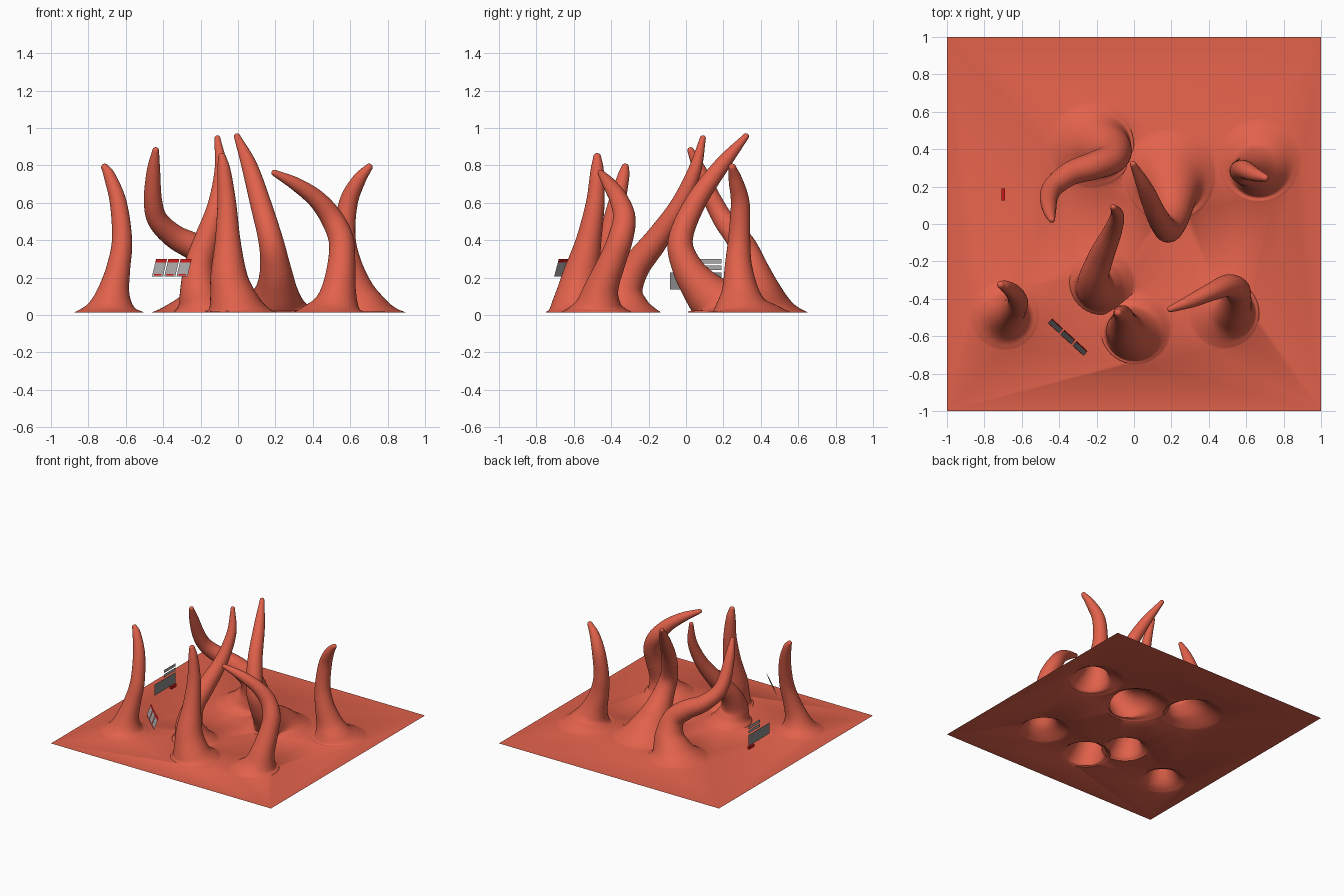
import bpy, bmesh, math
from mathutils import Vector
from mathutils.geometry import delaunay_2d_cdt

if "Cube" in bpy.data.objects:
    bpy.data.objects.remove(bpy.data.objects["Cube"])

N = 40          # sides of every tentacle
FLOOR = 0.015   # height of the sheet


def material(name, rgb):
    m = bpy.data.materials.new(name)
    m.diffuse_color = (*rgb, 1)
    m.use_nodes = True
    m.node_tree.nodes["Principled BSDF"].inputs["Base Color"].default_value = m.diffuse_color
    return m


flesh = material("coral", (0.75, 0.12, 0.07))
grey = material("panel_grey", (0.25, 0.25, 0.26))
pale = material("panel_pale", (0.42, 0.40, 0.40))
red = material("panel_red", (0.6, 0.01, 0.01))


def finish(name, bm, mat, smooth=False):
    me = bpy.data.meshes.new(name)
    bm.to_mesh(me)
    bm.free()
    ob = bpy.data.objects.new(name, me)
    bpy.context.collection.objects.link(ob)
    me.materials.append(mat)
    if smooth:
        for o in bpy.context.selected_objects:
            o.select_set(False)
        ob.select_set(True)
        bpy.context.view_layer.objects.active = ob
        bpy.ops.object.shade_smooth_by_angle(angle=math.radians(50))
    return ob


def spline(pts, steps=7):
    """Catmull-Rom through 4D points (x, y, z, radius)."""
    p = [Vector(q) for q in pts]
    p = [2 * p[0] - p[1]] + p + [2 * p[-1] - p[-2]]
    out = []
    for i in range(1, len(p) - 2):
        a, b, c, d = p[i - 1:i + 3]
        for s in range(steps):
            t = s / steps
            out.append(0.5 * (2 * b + (c - a) * t + (2 * a - 5 * b + 4 * c - d) * t * t
                              + (3 * b - a - 3 * c + d) * t ** 3))
    out.append(p[-2])
    return out


bm = bmesh.new()
footprints = []


def tentacle(*pts):
    x, y, z, r = pts[0]
    footprints.append((x, y, r))
    path = spline(pts)
    centres = [q.xyz for q in path]
    radii = [q.w for q in path]
    end = (centres[-1] - centres[-2]).normalized()
    # rounded tip
    tip_c, tip_r = centres[-1] - end * radii[-1], radii[-1]
    for k in range(1, 5):
        a = k * math.pi / 10
        centres.append(tip_c + end * tip_r * (1 + math.sin(a)))
        radii.append(tip_r * math.cos(a))
    up = Vector((0, 0, 1))
    rings = []
    for i, (c, rad) in enumerate(zip(centres, radii)):
        t = (centres[min(i + 1, len(centres) - 1)] - centres[max(i - 1, 0)]).normalized()
        w = min(1, i / 20)
        w = w * w * (3 - 2 * w)          # rings start level with the sheet
        rot = up.rotation_difference(up.lerp(t, w).normalized())
        rings.append([bm.verts.new(c + rot @ Vector((rad * math.cos(j * math.tau / N),
                                                     rad * math.sin(j * math.tau / N), 0)))
                      for j in range(N)])
    for a, b in zip(rings, rings[1:]):
        for j in range(N):
            k = (j + 1) % N
            bm.faces.new((a[j], a[k], b[k], b[j]))
    top = bm.verts.new(tip_c + end * tip_r * 2)
    for j in range(N):
        bm.faces.new((rings[-1][j], rings[-1][(j + 1) % N], top))


# front left
tentacle((-.69, -.49, FLOOR, .185), (-.68, -.49, .05, .125), (-.665, -.48, .13, .085),
         (-.64, -.455, .25, .064), (-.62, -.42, .4, .054), (-.64, -.37, .6, .045),
         (-.685, -.335, .74, .032), (-.712, -.325, .79, .02))
# front centre
tentacle((.01, -.56, FLOOR, .19), (-.01, -.58, .05, .145), (-.035, -.575, .13, .115),
         (-.05, -.56, .22, .097), (-.055, -.52, .4, .068), (-.06, -.485, .6, .05),
         (-.075, -.475, .77, .036), (-.085, -.475, .845, .021))
# front right
tentacle((.48, -.48, FLOOR, .19), (.52, -.47, .06, .125), (.54, -.45, .15, .09),
         (.555, -.39, .3, .072), (.55, -.35, .41, .067), (.5, -.33, .52, .06),
         (.42, -.36, .62, .049), (.31, -.41, .7, .036), (.195, -.455, .76, .017))
# back right
tentacle((.67, .34, FLOOR, .225), (.66, .3, .05, .15), (.63, .29, .13, .1),
         (.59, .28, .27, .072), (.57, .285, .42, .058), (.59, .29, .6, .05),
         (.645, .265, .72, .037), (.7, .247, .79, .02))
# back left
tentacle((-.23, .42, FLOOR, .23), (-.17, .41, .06, .155), (-.12, .385, .15, .11),
         (-.13, .345, .27, .083), (-.22, .31, .355, .074), (-.34, .27, .42, .064),
         (-.43, .2, .51, .055), (-.455, .14, .62, .048), (-.452, .075, .77, .036),
         (-.44, .025, .88, .018))
# middle left
tentacle((-.17, -.31, FLOOR, .175), (-.19, -.33, .06, .13), (-.21, -.33, .14, .1),
         (-.21, -.27, .26, .078), (-.17, -.16, .4, .066), (-.115, -.04, .58, .05),
         (-.09, .045, .77, .036), (-.11, .09, .945, .016))
# back centre
tentacle((.19, .26, FLOOR, .25), (.195, .2, .06, .17), (.205, .1, .13, .115),
         (.2, .01, .25, .083), (.175, -.03, .4, .066), (.12, .05, .6, .056),
         (.06, .19, .8, .042), (-.005, .32, .955, .017))

# flat sheet with a round opening under every tentacle
co = [Vector(c) for c in ((-1, -1), (1, -1), (1, 1), (-1, 1))]
edges = [(0, 1), (1, 2), (2, 3), (3, 0)]
for x, y, r in footprints:
    s = len(co)
    for j in range(N):
        a = j * math.tau / N
        co.append(Vector((x + r * math.cos(a), y + r * math.sin(a))))
        edges.append((s + j, s + (j + 1) % N))
vs, _, fs, *_ = delaunay_2d_cdt(co, edges, [], 1, 1e-5)
verts = [bm.verts.new((v.x, v.y, FLOOR)) for v in vs]
for f in fs:
    c = sum((vs[i] for i in f), Vector((0, 0))) / len(f)
    if all(math.hypot(c.x - x, c.y - y) > r * math.cos(math.pi / N) for x, y, r in footprints):
        bm.faces.new([verts[i] for i in f])
bmesh.ops.remove_doubles(bm, verts=bm.verts, dist=1e-4)
finish("tentacle_sheet", bm, flesh, smooth=True)


def card(name, origin, u, v, box, mat, lift=0.0):
    """Flat rectangle spanned by u and v; box = (u0, u1, v0, v1)."""
    o, u, v = Vector(origin), Vector(u), Vector(v)
    n = u.cross(v).normalized() * lift
    b = bmesh.new()
    u0, u1, v0, v1 = box
    b.faces.new([b.verts.new(o + u * s + v * t + n)
                 for s, t in ((u0, v0), (u1, v0), (u1, v1), (u0, v1))])
    return finish(name, b, mat)


# leaning row of three cards with red headers and footers
O, U, V = (-.46, -.53, .206), (.19, -.175, 0), (.022, .025, .094)
for i in range(3):
    a, b = i * .345, i * .345 + .31
    card(f"price_card_{i}", O, U, V, (a, b, 0, .8), pale)
    card(f"card_header_{i}", O, U, V, (a, b, .8, 1), red)
    card(f"card_button_{i}", O, U, V, (a + .05, b - .05, .04, .14), red, .002)

# upright form: two fields, a large box and a small button
P, Y, Z = (-.7, 0, 0), (0, 1, 0), (0, 0, 1)
card("form_field_top", P, Y, Z, (.04, .19, .275, .30), pale)
card("form_field_low", P, Y, Z, (.04, .19, .24, .265), pale)
card("form_message_box", P, Y, Z, (-.086, .19, .137, .227), grey)
b = bmesh.new()
bmesh.ops.create_cube(b, size=1)
bmesh.ops.scale(b, vec=(.018, .065, .022), verts=b.verts)
bmesh.ops.translate(b, vec=(-.7, .158, .122), verts=b.verts)
finish("form_button", b, red)
